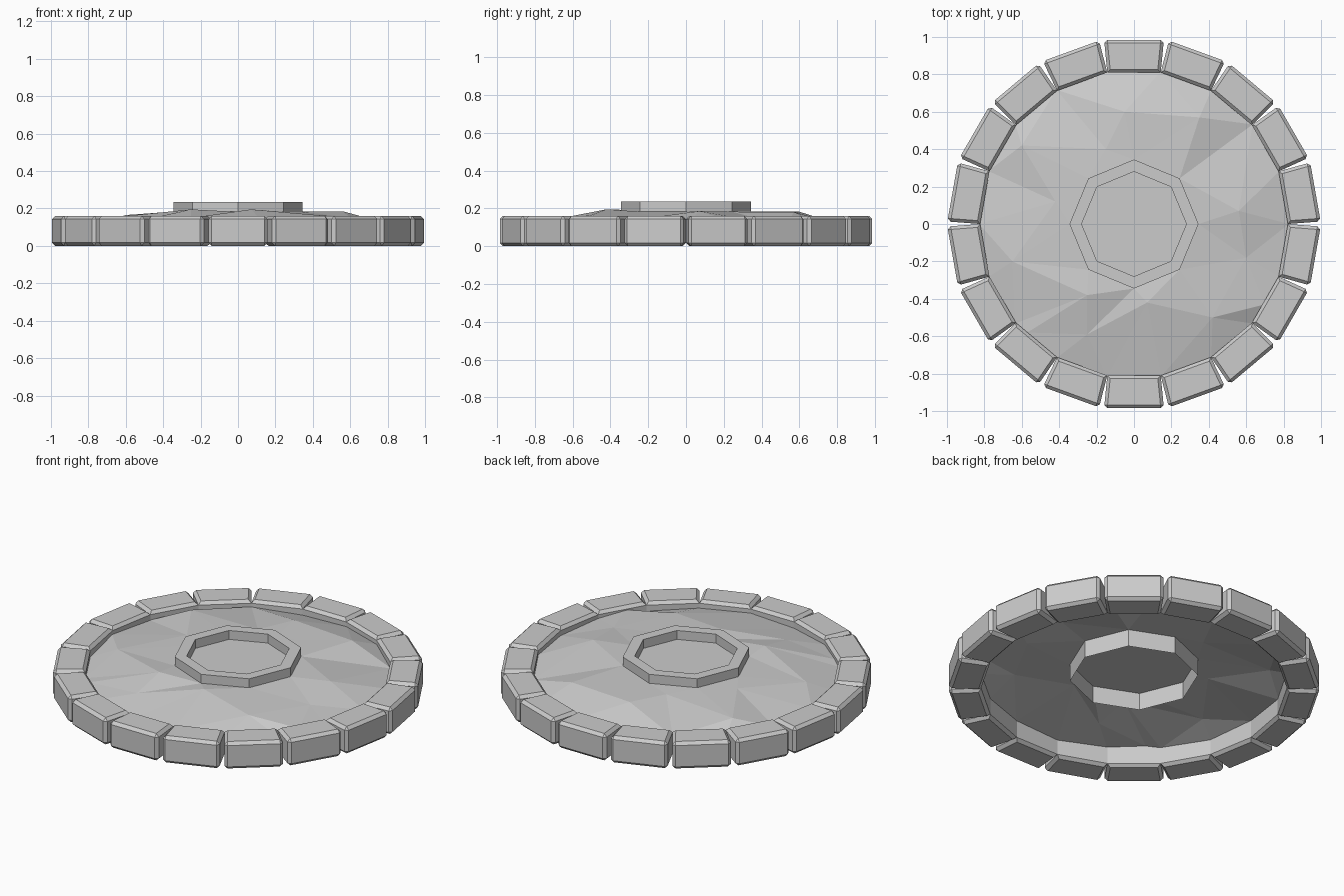
import bpy
import bmesh
from math import radians, cos, sin, tan
from mathutils import Matrix, Vector
from mathutils.geometry import delaunay_2d_cdt

cube = bpy.data.objects.get("Cube")
if cube:
    bpy.data.objects.remove(cube)

stone = bpy.data.materials.new("stone_grey")
stone.use_nodes = True
GREY = (0.6, 0.6, 0.6, 1)
stone.diffuse_color = GREY
stone.node_tree.nodes["Principled BSDF"].inputs["Base Color"].default_value = GREY

BLOCKS = 18
STEP = radians(360 / BLOCKS)
R_IN, R_OUT, RIM_H = 0.81, 0.985, 0.16
RING_OUT, RING_IN, RING_TOP, FLOOR = 0.345, 0.28, 0.235, 0.182


def polar(r, angle, z=0.0):
    return Vector((r * cos(angle), r * sin(angle), z))


def finish(bm, name):
    mesh = bpy.data.meshes.new(name)
    bm.to_mesh(mesh)
    bm.free()
    mesh.materials.append(stone)
    obj = bpy.data.objects.new(name, mesh)
    bpy.context.collection.objects.link(obj)
    return obj


# Rim block: a wedge, chamfered everywhere but where neighbours meet
bm = bmesh.new()
w_in, w_out = R_IN * tan(STEP / 2), 0.16
outline = [(R_IN, -w_in), (R_OUT, -w_out), (R_OUT, w_out), (R_IN, w_in)]
base = bm.faces.new([bm.verts.new((x, y, 0)) for x, y in outline])
top = bmesh.ops.extrude_face_region(bm, geom=[base])["geom"]
bmesh.ops.translate(bm, vec=(0, 0, RIM_H),
                    verts=[g for g in top if isinstance(g, bmesh.types.BMVert)])
bmesh.ops.recalc_face_normals(bm, faces=bm.faces)
inner = [e for e in bm.edges
         if all(v.co.x < R_IN + 0.01 for v in e.verts)
         and abs(e.verts[0].co.z - e.verts[1].co.z) > 0.1]
bmesh.ops.bevel(bm, geom=[e for e in bm.edges if e not in inner],
                offset=0.017, segments=1, affect='EDGES')
first = finish(bm, "rim_block")

# Repeat the block around the rim
for i in range(BLOCKS):
    block = first if i == 0 else first.copy()
    if i:
        bpy.context.collection.objects.link(block)
    block.matrix_world = Matrix.Rotation(STEP * (i + 0.5), 4, 'Z')

# Uneven faceted surface inside the rim, flat under the centre ring
rim_pts = [polar(0.828, STEP * i, 0.112 + 0.008 * sin(2.3 * i))
           for i in range(BLOCKS)]
octagon = [polar(RING_OUT, radians(45 * i), FLOOR) for i in range(8)]
mounds = [(-.05, .6, .182), (.35, .57, .18), (-.15, .4, .178),
          (-.6, .42, .165), (-.42, .12, .178), (-.65, -.2, .155),
          (-.25, -.38, .195), (.07, -.42, .195), (.42, -.5, .165),
          (.56, .07, .185), (.6, -.18, .152), (.7, -.43, .135),
          (-.25, -.59, .15), (-.57, -.58, .125)]
pts = octagon + rim_pts + [Vector(p) for p in mounds]
edges = [(i, (i + 1) % 8) for i in range(8)]
verts2d, _, faces, origins, _, _ = delaunay_2d_cdt(
    [p.xy for p in pts], edges, [], 0, 1e-5)
bm = bmesh.new()
vs = [bm.verts.new((v.x, v.y, pts[o[0]].z if o else FLOOR))
      for v, o in zip(verts2d, origins)]
for f in faces:
    bm.faces.new([vs[i] for i in f])
bmesh.ops.recalc_face_normals(bm, faces=bm.faces)
if sum(f.normal.z for f in bm.faces) < 0:
    bmesh.ops.reverse_faces(bm, faces=bm.faces)
finish(bm, "inner_surface")

# Raised octagonal ring, open underneath
bm = bmesh.new()
profile = [(RING_OUT, 0.08), (RING_OUT, RING_TOP),
           (RING_IN, RING_TOP), (RING_IN, FLOOR)]
loops = [[bm.verts.new(polar(r, radians(45 * i), z)) for i in range(8)]
         for r, z in profile]
for a, b in zip(loops, loops[1:]):
    for i in range(8):
        j = (i + 1) % 8
        bm.faces.new((a[i], a[j], b[j], b[i]))
finish(bm, "centre_ring")
